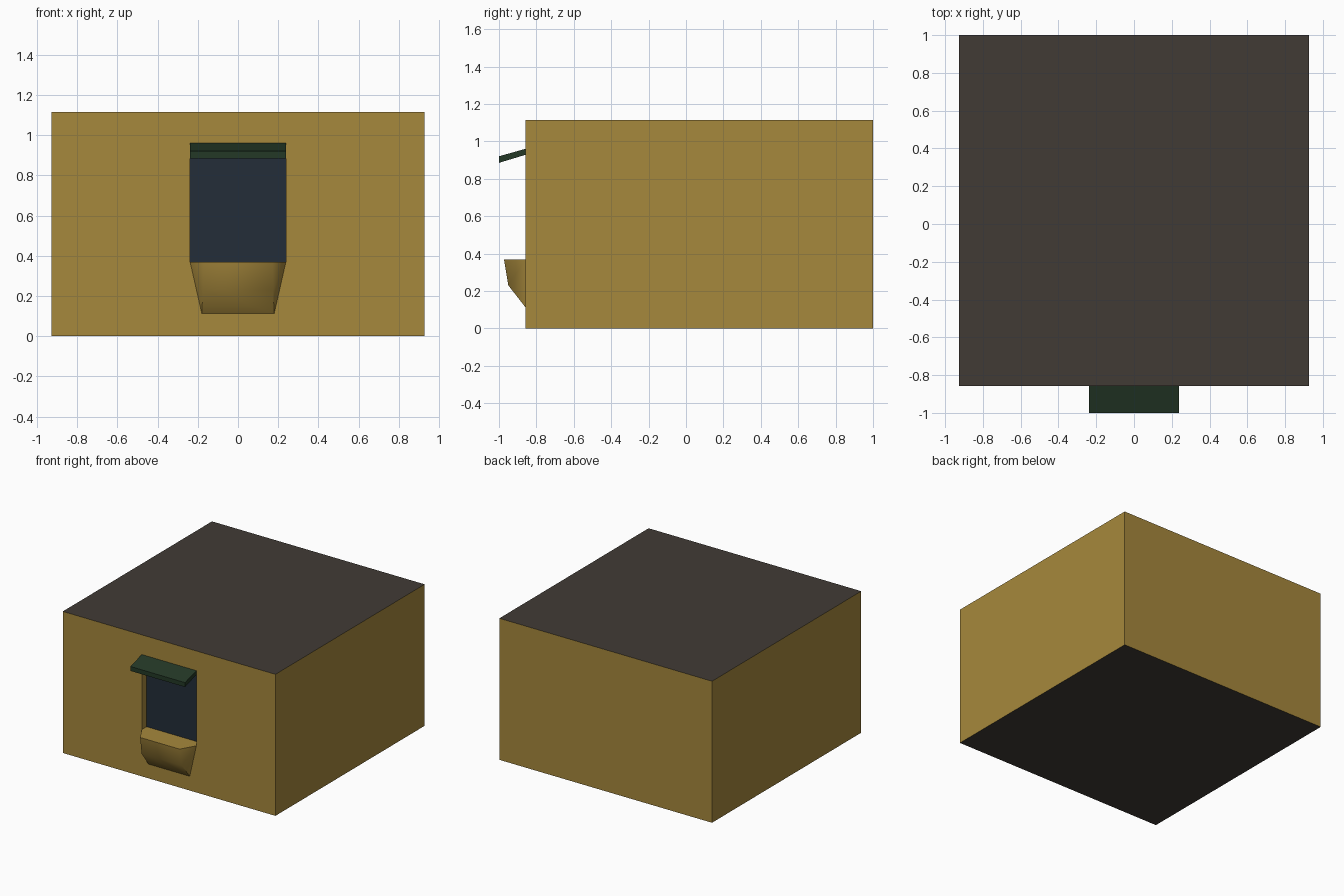
import bpy, bmesh, math

if "Cube" in bpy.data.objects:
    bpy.data.objects.remove(bpy.data.objects["Cube"])


def material(name, rgb):
    def lin(c):
        c /= 255
        return c / 12.92 if c <= 0.04045 else ((c + 0.055) / 1.055) ** 2.4
    m = bpy.data.materials.new(name)
    m.diffuse_color = (*[lin(c) for c in rgb], 1)
    m.use_nodes = True
    m.node_tree.nodes["Principled BSDF"].inputs["Base Color"].default_value = m.diffuse_color
    return m


OCHRE = material("ochre_wall", (166, 136, 60))
ROOF = material("dark_roof", (65, 59, 53))
GLASS = material("blue_glass", (35, 45, 56))
GREEN = material("green_awning", (35, 56, 38))


def finish(name, bm, mats):
    bmesh.ops.recalc_face_normals(bm, faces=bm.faces)
    me = bpy.data.meshes.new(name)
    bm.to_mesh(me)
    bm.free()
    for m in mats:
        me.materials.append(m)
    ob = bpy.data.objects.new(name, me)
    bpy.context.collection.objects.link(ob)
    return ob


W, FRONT, BACK, H = 0.927, -0.858, 1.0, 1.115      # building
HW, SILL, LINTEL, DEPTH = 0.238, 0.368, 0.945, 0.06  # window opening

# Building block: dark roof and underside, window recessed into the front
bm = bmesh.new()
bmesh.ops.create_cube(bm, size=2)
for v in bm.verts:
    v.co.x *= W
    v.co.y = FRONT if v.co.y < 0 else BACK
    v.co.z = 0 if v.co.z < 0 else H
for f in bm.faces:
    f.material_index = 1 if abs(f.normal.z) > 0.5 else 0
pane = next(f for f in bm.faces if f.normal.y < -0.5)
bmesh.ops.inset_individual(bm, faces=[pane], thickness=0.2)
for v in pane.verts:
    v.co.x = math.copysign(HW, v.co.x)
    v.co.z = SILL if v.co.z < H / 2 else LINTEL
pane = bmesh.ops.extrude_discrete_faces(bm, faces=[pane])["faces"][0]
for v in pane.verts:
    v.co.y += DEPTH
pane.material_index = 2
finish("building", bm, [OCHRE, ROOF, GLASS])

# Sloping awning slab: side profile extruded across the window
bm = bmesh.new()
profile = [(FRONT, 0.96), (-1.0, 0.92), (-1.0, 0.885), (FRONT, 0.928)]
side = bm.faces.new([bm.verts.new((-HW, y, z)) for y, z in profile])
ext = bmesh.ops.extrude_face_region(bm, geom=[side])["geom"]
for v in ext:
    if isinstance(v, bmesh.types.BMVert):
        v.co.x = HW
if not side.is_valid or len(bm.faces) < 6:
    bmesh.ops.holes_fill(bm, edges=bm.edges)
finish("awning", bm, [GREEN])

# Tapered corbel under the window: rows of (half width, y, z)
bm = bmesh.new()
rows = [(HW, FRONT, SILL), (0.172, -0.973, SILL),
        (0.175, -0.95, 0.23), (0.18, FRONT, 0.112)]
L = [bm.verts.new((-x, y, z)) for x, y, z in rows]
R = [bm.verts.new((x, y, z)) for x, y, z in rows]
for i in range(3):
    bm.faces.new((L[i], L[i + 1], R[i + 1], R[i]))
for s in (L, R):
    bm.faces.new((s[0], s[1], s[2]))
    bm.faces.new((s[0], s[2], s[3]))
corbel = finish("window_corbel", bm, [OCHRE])
bpy.context.view_layer.objects.active = corbel
corbel.select_set(True)
bpy.ops.object.shade_smooth_by_angle(angle=math.radians(65))
